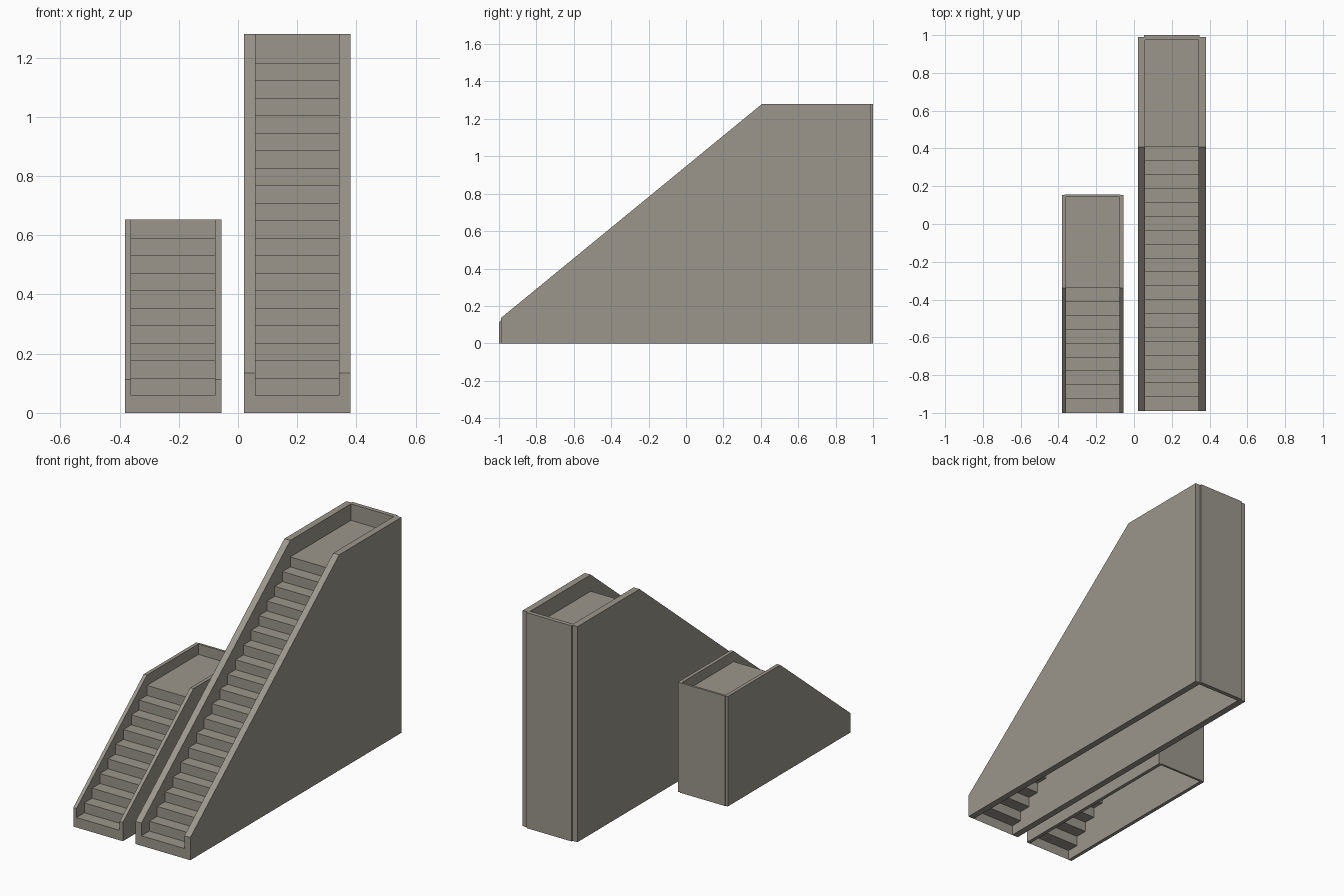
import bpy
import bmesh

if "Cube" in bpy.data.objects:
    bpy.data.objects.remove(bpy.data.objects["Cube"], do_unlink=True)

stone = bpy.data.materials.new("warm_grey_stone")
stone.use_nodes = True
COLOR = (0.33, 0.305, 0.265, 1)
stone.diffuse_color = COLOR
stone.node_tree.nodes["Principled BSDF"].inputs["Base Color"].default_value = COLOR

RISE, RUN = 0.0591, 0.0735


def extrude_profile(name, profile, x0, x1, closed):
    """Sweep a (y, z) profile along x, as a solid or as an open sheet."""
    bm = bmesh.new()
    verts = [bm.verts.new((x0, y, z)) for y, z in profile]
    if closed:
        start = [bm.faces.new(verts)]
    else:
        start = [bm.edges.new(pair) for pair in zip(verts, verts[1:])]
    moved = bmesh.ops.extrude_face_region(bm, geom=start, use_keep_orig=True) if closed \
        else bmesh.ops.extrude_edge_only(bm, edges=start)
    bmesh.ops.translate(bm, vec=(x1 - x0, 0, 0),
                        verts=[g for g in moved["geom"] if isinstance(g, bmesh.types.BMVert)])
    bmesh.ops.recalc_face_normals(bm, faces=bm.faces)
    # The sheet of steps faces upward
    if not closed and sum(f.normal.z for f in bm.faces) < 0:
        bmesh.ops.reverse_faces(bm, faces=bm.faces)
    mesh = bpy.data.meshes.new(name)
    bm.to_mesh(mesh)
    bm.free()
    mesh.materials.append(stone)
    obj = bpy.data.objects.new(name, mesh)
    bpy.context.collection.objects.link(obj)
    return obj


def staircase(name, x0, x1, wall, front, wall_back, panel, panel_inset, steps, lip, top):
    bend = front + RUN * (steps - 1)

    # Side walls with a sloping top edge
    side = [(front, 0), (wall_back, 0), (wall_back, top), (bend, top), (front, lip)]
    extrude_profile(name + "_right_wall", side, x0, x0 + wall, True)
    extrude_profile(name + "_left_wall", side, x1 - wall, x1, True)

    # Thin zigzag of risers and treads ending in the landing, hollow below
    zigzag = [(front, 0)]
    for k in range(steps):
        y, z = front + RUN * k, RISE * (k + 1)
        zigzag.append((y, z))
        zigzag.append((y + RUN if k < steps - 1 else panel[0], z))
    extrude_profile(name + "_steps", zigzag, x0 + wall, x1 - wall, False)

    # Back panel closing the landing
    a, b = panel
    extrude_profile(name + "_back_panel", [(a, 0), (b, 0), (b, top), (a, top)],
                    x0 + panel_inset, x1 - panel_inset, True)


staircase("tall_stairs", 0.02, 0.38, 0.039, -0.99, 0.99, (0.975, 1.0), 0.032, 20, 0.135, 1.28)
staircase("short_stairs", -0.382, -0.056, 0.021, -1.0, 0.153, (0.144, 0.157), 0.015, 10, 0.113, 0.653)
